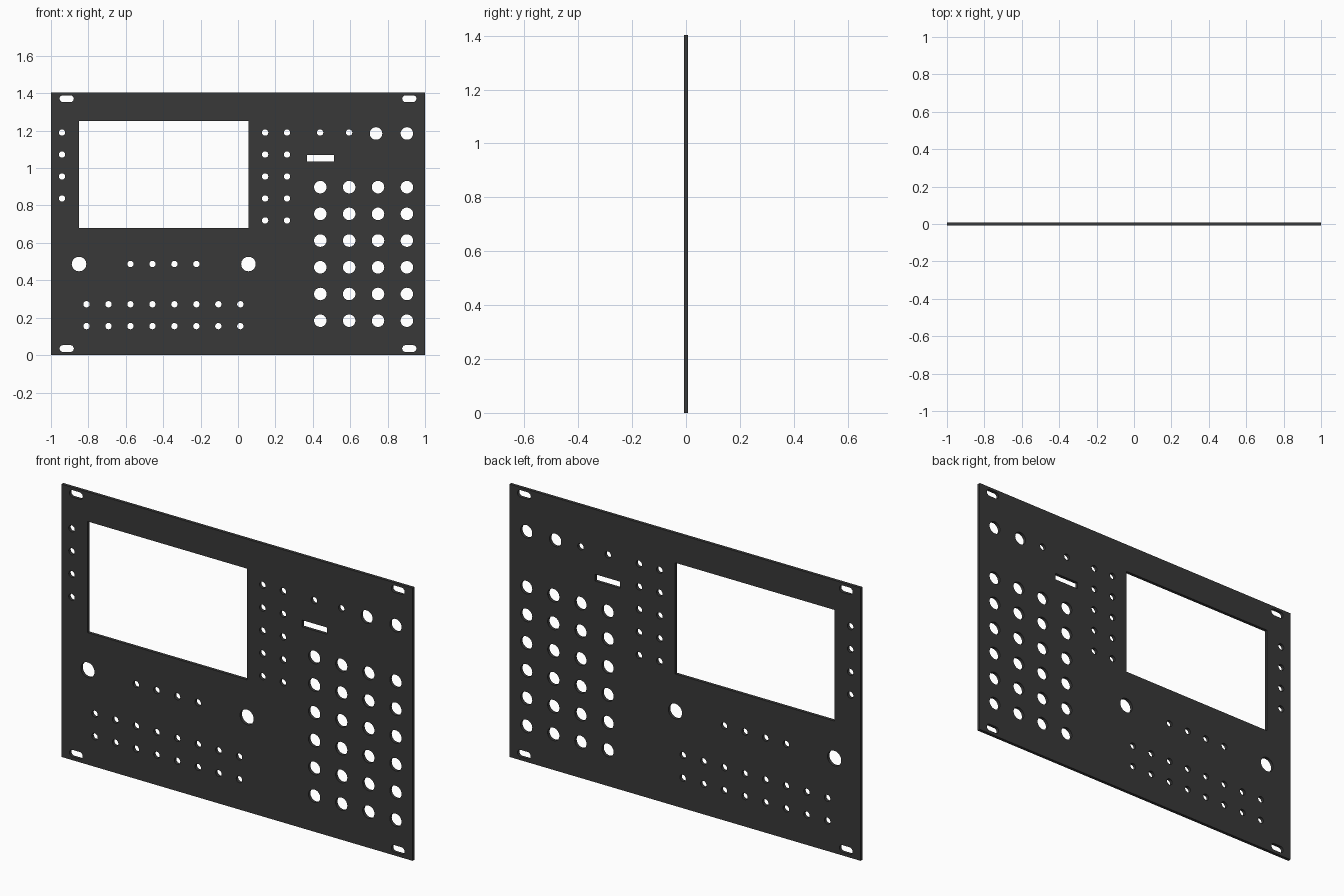
import bpy, bmesh
from math import sin, cos, pi, radians
from mathutils import Matrix

if "Cube" in bpy.data.objects:
    bpy.data.objects.remove(bpy.data.objects["Cube"])

THICK = 0.016
HEIGHT = 1.403
STEP = 0.1175  # spacing of the small holes

curve = bpy.data.curves.new("panel_outline", 'CURVE')
curve.dimensions = '2D'
curve.fill_mode = 'BOTH'
curve.extrude = THICK / 2


def loop(points):
    s = curve.splines.new('POLY')
    s.points.add(len(points) - 1)
    for p, (x, z) in zip(s.points, points):
        p.co = (x, z, 0, 1)
    s.use_cyclic_u = True


def rect(x0, x1, z0, z1):
    loop([(x0, z0), (x1, z0), (x1, z1), (x0, z1)])


def hole(x, z, r, n=32):
    loop([(x + r * cos(2 * pi * i / n), z + r * sin(2 * pi * i / n)) for i in range(n)])


def slot(x, z, half, r, n=16):
    right = [(x + half + r * sin(pi * i / n), z - r * cos(pi * i / n)) for i in range(n + 1)]
    left = [(2 * x - px, 2 * z - pz) for px, pz in right]
    loop(right + left)


# plate edge, screen window and small card slot
rect(-1, 1, 0, HEIGHT)
rect(-0.85, 0.056, 0.679, 1.251)
rect(0.369, 0.513, 1.035, 1.07)

# corner mounting slots
for sx in (-1, 1):
    for z in (0.035, HEIGHT - 0.032):
        slot(sx * 0.916, z, 0.02, 0.018)

# small holes beside the window
SMALL, BIG = 0.017, 0.0335
for i in range(5):
    z = 1.19 - i * STEP
    if i < 4:
        hole(-0.941, z, SMALL)
    hole(0.145, z, SMALL)
    hole(0.262, z, SMALL)

# small holes below the window
for i in range(4):
    hole(-0.575 + i * STEP, 0.487, SMALL)
for i in range(8):
    for z in (0.272, 0.155):
        hole(-0.81 + i * STEP, z, SMALL)

# knob holes
for x in (-0.85, 0.056):
    hole(x, 0.487, 0.039)

# top right row
for x in (0.439, 0.594):
    hole(x, 1.19, SMALL)
for x in (0.738, 0.903):
    hole(x, 1.185, BIG)

# connector grid
for c in range(4):
    for r in range(6):
        hole(0.44 + c * 0.1543, 0.898 - r * 0.1428, BIG)

# turn the filled outline into an upright solid plate
tmp = bpy.data.objects.new("outline_helper", curve)
bpy.context.collection.objects.link(tmp)
dg = bpy.context.evaluated_depsgraph_get()
mesh = bpy.data.meshes.new_from_object(tmp.evaluated_get(dg))
bpy.data.objects.remove(tmp)

bm = bmesh.new()
bm.from_mesh(mesh)
bmesh.ops.remove_doubles(bm, verts=bm.verts, dist=1e-5)
bm.transform(Matrix.Rotation(radians(90), 4, 'X'))
bmesh.ops.recalc_face_normals(bm, faces=bm.faces)
bm.to_mesh(mesh)
bm.free()

panel = bpy.data.objects.new("front_panel", mesh)
bpy.context.collection.objects.link(panel)
mat = bpy.data.materials.new("dark_grey")
mat.diffuse_color = (0.04, 0.04, 0.04, 1)
mat.use_nodes = True
mat.node_tree.nodes["Principled BSDF"].inputs["Base Color"].default_value = mat.diffuse_color
mesh.materials.clear()
mesh.materials.append(mat)

# smooth hole walls, crisp edges
bpy.context.view_layer.objects.active = panel
panel.select_set(True)
bpy.ops.object.shade_smooth_by_angle(angle=radians(30))
